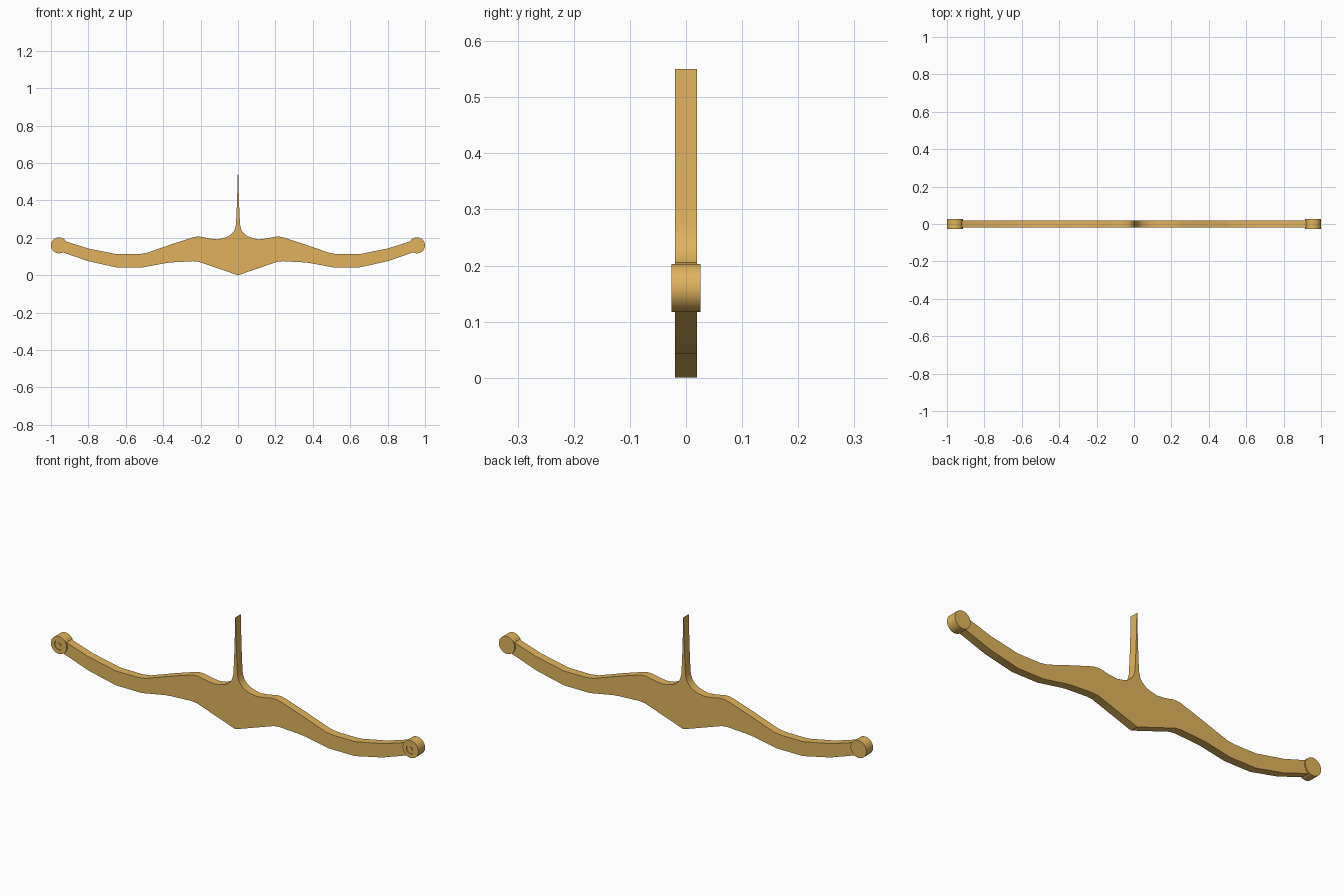
import bpy, bmesh, math
from mathutils import Matrix, Vector

if "Cube" in bpy.data.objects:
    bpy.data.objects.remove(bpy.data.objects["Cube"])

mat = bpy.data.materials.new("gold")
mat.diffuse_color = (0.75, 0.45, 0.11, 1)
mat.use_nodes = True
mat.node_tree.nodes["Principled BSDF"].inputs["Base Color"].default_value = mat.diffuse_color


def finish(bm, name):
    bmesh.ops.recalc_face_normals(bm, faces=bm.faces)
    me = bpy.data.meshes.new(name)
    bm.to_mesh(me)
    bm.free()
    ob = bpy.data.objects.new(name, me)
    bpy.context.collection.objects.link(ob)
    me.materials.append(mat)
    bpy.ops.object.select_all(action='DESELECT')
    ob.select_set(True)
    bpy.context.view_layer.objects.active = ob
    bpy.ops.object.shade_smooth_by_angle(angle=math.radians(30))
    return ob


# Crossbar and centre spike: right half of the outline, from spike tip to lowest point
half = [(0.001, 0.55), (0.005, 0.40), (0.009, 0.31), (0.012, 0.265), (0.019, 0.24),
        (0.03, 0.225), (0.05, 0.209), (0.075, 0.199), (0.11, 0.192), (0.15, 0.196),
        (0.20, 0.206), (0.225, 0.206), (0.25, 0.20), (0.36, 0.164), (0.49, 0.119),
        (0.53, 0.113), (0.65, 0.113), (0.80, 0.143), (0.95, 0.19),
        (0.95, 0.127), (0.80, 0.075), (0.65, 0.042), (0.51, 0.042), (0.38, 0.066),
        (0.35, 0.069), (0.24, 0.075), (0.21, 0.072)]
outline = half + [(0, 0)] + [(-x, z) for x, z in reversed(half)]
bm = bmesh.new()
face = bm.faces.new([bm.verts.new((x, -0.02, z)) for x, z in outline])
ext = bmesh.ops.extrude_face_region(bm, geom=[face], use_keep_orig=True)
bmesh.ops.translate(bm, vec=(0, 0.04, 0),
                    verts=[v for v in ext["geom"] if isinstance(v, bmesh.types.BMVert)])
finish(bm, "crossbar_with_spike")

# Round end caps: lathed about y, shallow ring groove on the front
profile = [(0, -0.026), (0.009, -0.026), (0.009, -0.022), (0.023, -0.022),
           (0.023, -0.026), (0.043, -0.026), (0.043, 0.026), (0, 0.026)]
for side, name in ((-1, "left_end_cap"), (1, "right_end_cap")):
    bm = bmesh.new()
    vs = [bm.verts.new((r, y, 0)) for r, y in profile]
    es = [bm.edges.new(p) for p in zip(vs, vs[1:])]
    bmesh.ops.spin(bm, geom=vs + es, cent=(0, 0, 0), axis=(0, 1, 0),
                   angle=math.tau, steps=32, use_duplicate=False)
    bmesh.ops.remove_doubles(bm, verts=bm.verts, dist=0.0003)
    bmesh.ops.translate(bm, vec=(side * 0.957, 0, 0.16), verts=bm.verts)
    finish(bm, name)
